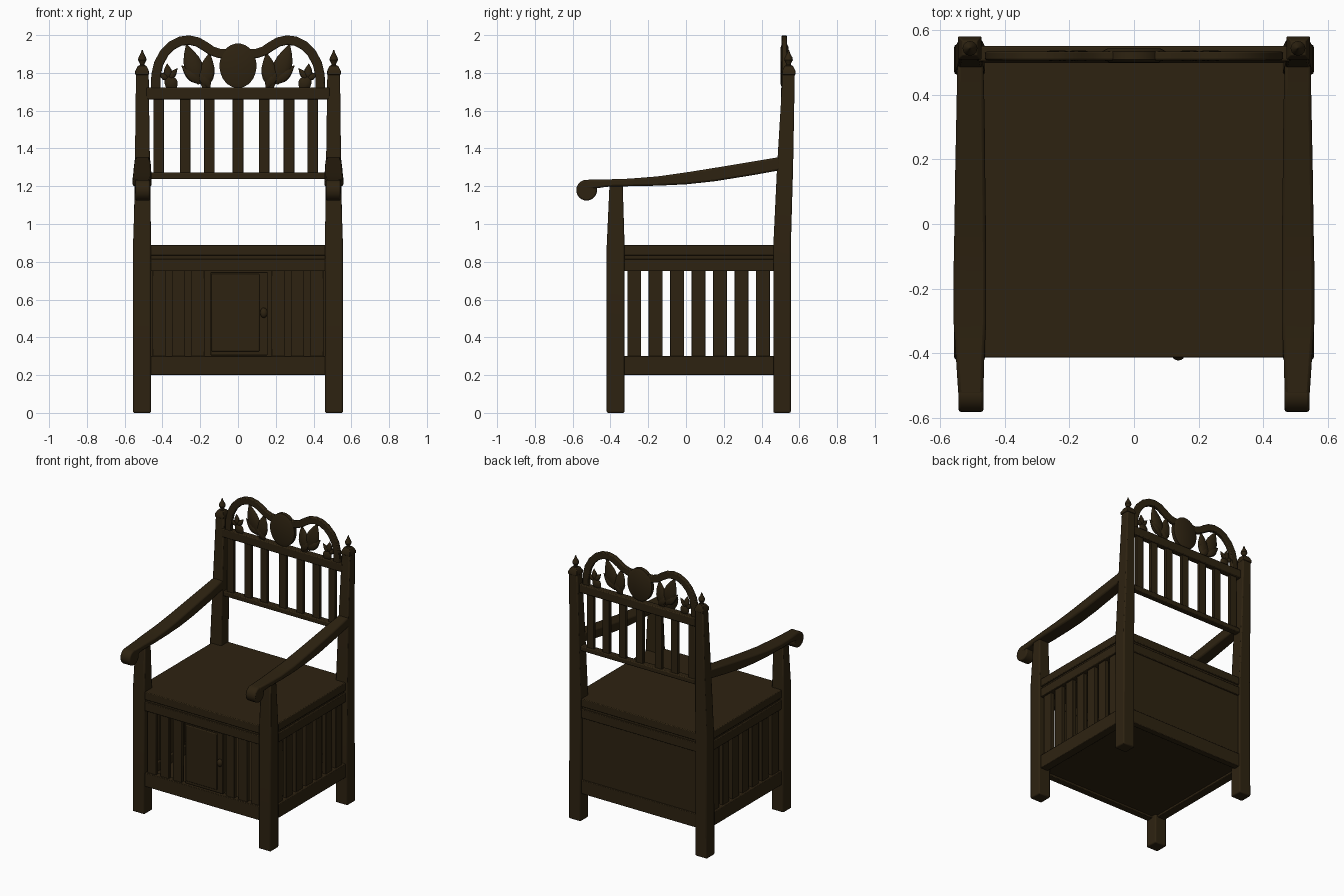
import bpy, bmesh, math
from mathutils import Vector, Matrix

if "Cube" in bpy.data.objects:
    bpy.data.objects.remove(bpy.data.objects["Cube"])

wood = bpy.data.materials.new("dark brown wood")
wood.diffuse_color = (0.027, 0.0165, 0.0055, 1)
wood.use_nodes = True
wood.node_tree.nodes["Principled BSDF"].inputs["Base Color"].default_value = wood.diffuse_color


def finish(name, bm, bevel=0.0, angle=35):
    bmesh.ops.recalc_face_normals(bm, faces=bm.faces)
    me = bpy.data.meshes.new(name)
    bm.to_mesh(me)
    bm.free()
    me.materials.append(wood)
    ob = bpy.data.objects.new(name, me)
    bpy.context.collection.objects.link(ob)
    if bevel:
        m = ob.modifiers.new("soft edges", 'BEVEL')
        m.width, m.segments, m.limit_method = bevel, 2, 'ANGLE'
    bpy.ops.object.select_all(action='DESELECT')
    bpy.context.view_layer.objects.active = ob
    ob.select_set(True)
    bpy.ops.object.shade_smooth_by_angle(angle=math.radians(angle))
    return ob


def loft(name, rings, bevel=0.0):
    """Skin a list of equal-length point rings and cap both ends."""
    bm = bmesh.new()
    vs = [[bm.verts.new(p) for p in r] for r in rings]
    n = len(vs[0])
    for a, b in zip(vs, vs[1:]):
        for i in range(n):
            bm.faces.new((a[i], a[(i + 1) % n], b[(i + 1) % n], b[i]))
    bm.faces.new(vs[0])
    bm.faces.new(vs[-1])
    return finish(name, bm, bevel)


def rect_z(s, x0, x1, y0, y1, z):
    return [(s * x0, y0, z), (s * x1, y0, z), (s * x1, y1, z), (s * x0, y1, z)]


def box(name, x0, x1, y0, y1, z0, z1, bevel=0.004):
    return loft(name, [rect_z(1, x0, x1, y0, y1, z) for z in (z0, z1)], bevel)


def lathe(name, x, y, profile, n=12):
    return loft(name, [[(x + r * math.cos(2 * math.pi * i / n), y + r * math.sin(2 * math.pi * i / n), z)
                        for i in range(n)] for r, z in profile])


def leaf(name, s, base, tip, width, y=0.52, depth=0.018):
    """Pointed carved leaf lying in the back plane, running from base to tip."""
    bx, bz = base
    d = Vector((tip[0] - bx, tip[1] - bz))
    side = Vector((-d.y, d.x)).normalized()
    rings = []
    for t, w in ((0, .12), (.12, .55), (.3, .93), (.45, 1), (.62, .85), (.8, .5), (.92, .2), (1, .03)):
        c = Vector(base) + d * t
        ring = []
        for i in range(10):
            a = 2 * math.pi * i / 10
            p = c + side * (width / 2 * w * math.cos(a))
            ring.append((s * p.x, y + depth * w * math.sin(a), p.y))
        rings.append(ring)
    loft(name, rings)


for s, sd in ((1, "right"), (-1, "left")):
    # legs and posts
    loft(sd + "_front_leg", [rect_z(s, .46, .556, -.42, -.325, 0),
                             rect_z(s, .46, .556, -.42, -.325, .88),
                             rect_z(s, .465, .545, -.405, -.335, 1.21)], .008)
    loft(sd + "_back_post", [rect_z(s, .46, .556, .462, .555, 0),
                             rect_z(s, .46, .553, .462, .555, .88),
                             rect_z(s, .466, .546, .482, .567, 1.3),
                             rect_z(s, .473, .54, .512, .576, 1.8)], .008)
    # post cap and finial
    loft(sd + "_post_cap", [rect_z(s, .472, .544, .508, .58, 1.79),
                            rect_z(s, .472, .544, .508, .58, 1.81),
                            rect_z(s, .485, .53, .522, .566, 1.838)], .003)
    lathe(sd + "_finial", s * .507, .543, [(.02, 1.83), (.012, 1.845), (.014, 1.852), (.023, 1.868),
                                           (.02, 1.882), (.01, 1.9), (.002, 1.922)])
    # curved arm with a scroll at its front end
    arm = [(.5, 1.285, 1.355, .466, .546), (.35, 1.258, 1.33, .462, .549), (.15, 1.226, 1.297, .46, .553),
           (0, 1.21, 1.273, .458, .555), (-.15, 1.203, 1.252, .457, .558), (-.3, 1.2, 1.24, .457, .558),
           (-.42, 1.197, 1.236, .463, .55), (-.53, 1.18, 1.234, .466, .543)]
    loft(sd + "_arm", [[(s * a, y, z0), (s * b, y, z0), (s * b, y, z1), (s * a, y, z1)]
                       for y, z0, z1, a, b in arm], .01)
    scroll = [[(s * x, -.526 + .055 * math.cos(i * math.pi / 12), 1.179 + .055 * math.sin(i * math.pi / 12))
               for i in range(24)] for x in (.465, .543)]
    loft(sd + "_arm_scroll", scroll, .008)
    # side rails and slats
    a, b = sorted((s * .48, s * .542))
    box(sd + "_lower_side_rail", a, b, -.36, .5, .2, .3)
    box(sd + "_upper_side_rail", a, b, -.36, .5, .75, .815)
    for i in range(7):
        y = -.274 + i * .1135
        a, b = sorted((s * .497, s * .527))
        box(f"{sd}_side_slat_{i}", a, b, y - .037, y + .037, .29, .76, .003)
    # front slats beside the door
    for i, x in enumerate((.418, .315, .212)):
        box(f"{sd}_front_slat_{i}", s * x - .035, s * x + .035, -.395, -.368, .29, .76, .003)
    # crest: arch half
    path = [(.436, 1.715), (.434, 1.79), (.42, 1.85), (.39, 1.905), (.35, 1.945), (.305, 1.968), (.26, 1.974),
            (.215, 1.964), (.175, 1.941), (.14, 1.917), (.1, 1.903), (.05, 1.9), (0, 1.9)]
    rings = []
    for i, p in enumerate(path):
        q0, q1 = path[max(i - 1, 0)], path[min(i + 1, len(path) - 1)]
        d = Vector((q1[0] - q0[0], q1[1] - q0[1])).normalized()
        n = Vector((-d.y, d.x)) * .025
        rings.append([(s * (p[0] + k * n.x), y, p[1] + k * n.y)
                      for k, y in ((-1, .506), (1, .506), (1, .534), (-1, .534))])
    loft(sd + "_crest_arch", rings, .006)
    # crest: carved leaves and small flower
    leaf(sd + "_large_leaf", s, (.205, 1.74), (.275, 1.955), .1)
    leaf(sd + "_outer_leaf_lobe", s, (.2, 1.745), (.3, 1.84), .06)
    leaf(sd + "_inner_leaf", s, (.18, 1.715), (.15, 1.91), .085)
    leaf(sd + "_low_leaf", s, (.15, 1.72), (.215, 1.83), .06)
    for i, (tip, w) in enumerate((((.42, 1.8), .035), ((.375, 1.85), .045), ((.32, 1.825), .035))):
        leaf(f"{sd}_flower_petal_{i}", s, (.368, 1.765), tip, w, depth=.012)
    leaf(sd + "_flower_stem", s, (.33, 1.712), (.385, 1.79), .07, depth=.014)

# seat lid, shadow gap and box frame
box("seat", -.463, .463, -.413, .545, .832, .89, .005)
box("seat_sides", -.542, .542, -.335, .47, .832, .89, .005)
box("seat_underside", -.53, .53, -.4, .535, .805, .84, 0)
box("upper_front_rail", -.47, .47, -.41, -.36, .75, .815)
box("lower_front_rail", -.47, .47, -.41, -.36, .2, .3)
box("upper_back_rail", -.47, .47, .5, .545, .75, .815)
box("lower_back_rail", -.47, .47, .5, .545, .2, .3)
box("back_panel", -.47, .47, .51, .535, .29, .76, 0)
box("floor", -.53, .53, -.4, .535, .215, .24, 0)

# door with stepped panel and knob
box("door", -.145, .157, -.398, -.365, .305, .745, .003)
box("door_panel", -.14, .115, -.405, -.38, .325, .735, .006)
bm = bmesh.new()
bmesh.ops.create_uvsphere(bm, u_segments=16, v_segments=10, radius=1,
                          matrix=Matrix.Translation((.137, -.404, .53)) @ Matrix.Diagonal((.02, .018, .027, 1)))
finish("door_knob", bm)

# backrest rails and slats
box("backrest_lower_rail", -.48, .48, .498, .545, 1.237, 1.272, .006)
box("backrest_upper_rail", -.485, .485, .503, .55, 1.66, 1.722, .006)
for i in range(7):
    x = -.42 + i * .14 if i in (0, 1, 3, 5, 6) else (-.152 if i == 2 else .138)
    x = x - .01 if i == 5 else (x - .025 if i == 6 else x)
    box(f"backrest_slat_{i}", x - .028, x + .028, .511, .536, 1.26, 1.67, .003)

# oval medallion in the crest
med = [(.8, .5, 0), (1, .508, 0), (1, .534, 0), (.85, .542, 0)]
loft("crest_medallion", [[(k * .098 * math.cos(i * math.pi / 16), y, 1.838 + k * .118 * math.sin(i * math.pi / 16))
                          for i in range(32)] for k, y, _ in med])
